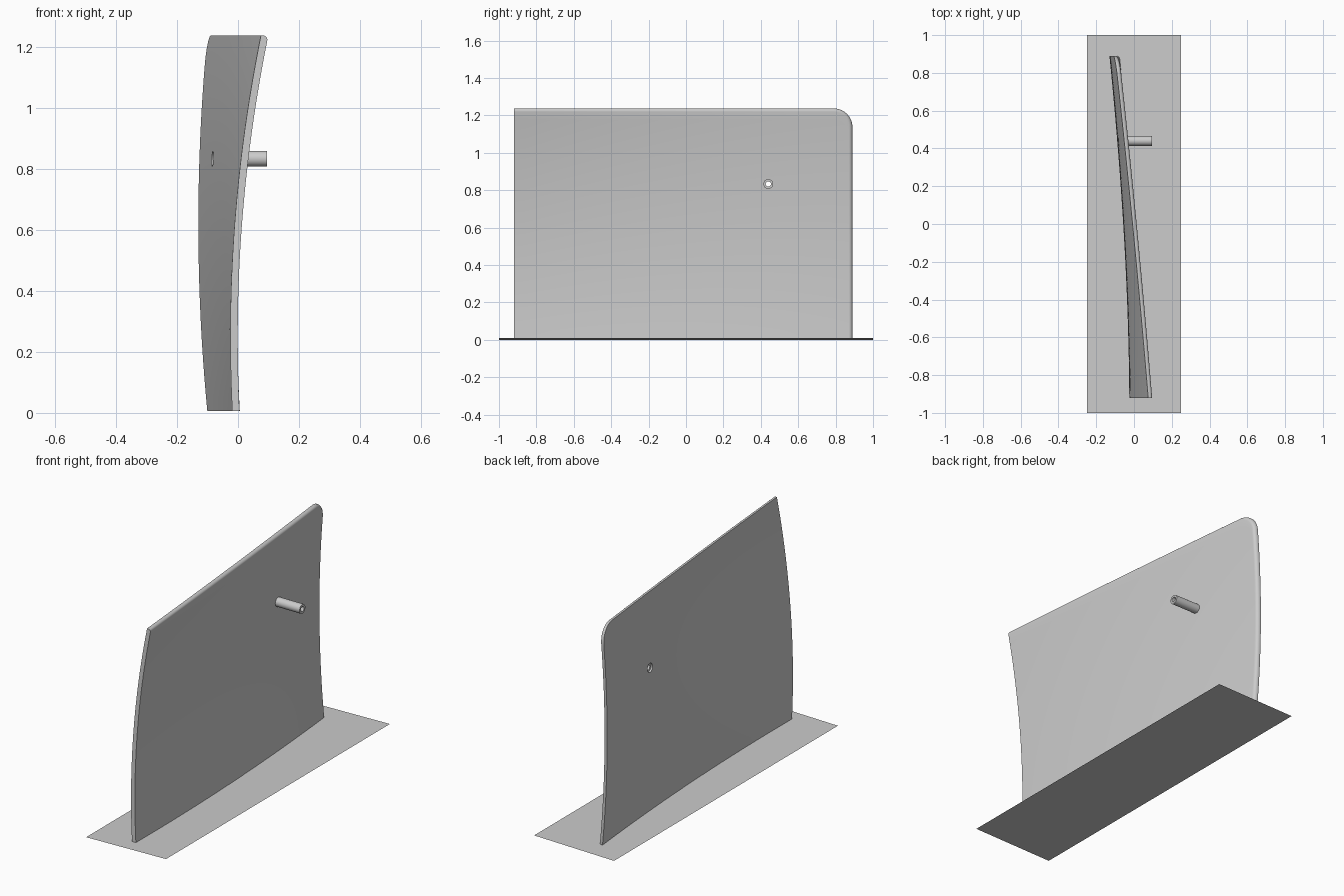
import bpy, bmesh, math

cube = bpy.data.objects.get("Cube")
if cube:
    bpy.data.objects.remove(cube)

mat = bpy.data.materials.new("light grey")
mat.use_nodes = True
grey = (0.6, 0.6, 0.6, 1)
mat.diffuse_color = grey
mat.node_tree.nodes["Principled BSDF"].inputs["Base Color"].default_value = grey

Y0, Y1, H, CORNER = -0.92, 0.89, 1.237, 0.10
THICK, FILLET, BASE = 0.024, 0.018, 0.007
PEG_Y, PEG_Z = 0.44, 0.833


def add_object(name, bm):
    bmesh.ops.recalc_face_normals(bm, faces=bm.faces[:])
    mesh = bpy.data.meshes.new(name)
    bm.to_mesh(mesh)
    bm.free()
    mesh.materials.append(mat)
    obj = bpy.data.objects.new(name, mesh)
    bpy.context.collection.objects.link(obj)
    return obj


def smooth(obj, degrees):
    bpy.ops.object.select_all(action='DESELECT')
    obj.select_set(True)
    bpy.context.view_layer.objects.active = obj
    bpy.ops.object.shade_smooth_by_angle(angle=math.radians(degrees))


def tube(name, x0, x1, outer, inner=0, n=32):
    """Revolve a wall section about the x axis through the peg centre."""
    bm = bmesh.new()
    section = [(x0, outer), (x1, outer), (x1, inner), (x0, inner)]
    rings = []
    for i in range(n):
        a = math.tau * i / n
        rings.append([bm.verts.new((x, PEG_Y + r * math.cos(a), PEG_Z + r * math.sin(a)))
                      for x, r in section])
    for i in range(n):
        a, b = rings[i], rings[(i + 1) % n]
        for k in range(4):
            m = (k + 1) % 4
            bm.faces.new((a[k], a[m], b[m], b[k]))
    bmesh.ops.remove_doubles(bm, verts=bm.verts[:], dist=1e-5)
    return add_object(name, bm)


def bend(y, z):
    """Sideways position of the twisted, curved sheet."""
    t = (y - Y0) / (Y1 - Y0)
    front = -0.025 + 0.103 * (z - 0.25) ** 2
    back = -0.13 + 0.078 * (z - 0.62) ** 2
    bulge = 4 * t * (1 - t) * (0.025 - 0.015 * z)
    return front * (1 - t) + back * t + bulge


# Curved panel: stacked outlines, the last ones shrinking to round the rim
COLS, ARC, ROWS = 28, 10, 28
layers = [(0, 0)]
for k in range(7):
    a = math.pi / 2 * k / 6
    layers.append((THICK - FILLET + FILLET * math.sin(a), FILLET * (1 - math.cos(a))))

bm = bmesh.new()
grids = []
for offset, inset in layers:
    yc, zc, r = Y1 - CORNER, H - CORNER, CORNER - inset
    columns = [(Y0 + (yc - Y0) * i / COLS, zc + r) for i in range(COLS)]
    for i in range(ARC + 1):
        a = math.pi / 2 * i / ARC
        columns.append((yc + r * math.sin(a), zc + r * math.cos(a)))
    grids.append([[bm.verts.new((bend(y, z) + offset, y, z))
                   for z in (BASE + (top - BASE) * j / ROWS for j in range(ROWS + 1))]
                  for y, top in columns])
last = COLS + ARC
for g in (grids[0], grids[-1]):
    for i in range(last):
        for j in range(ROWS):
            bm.faces.new((g[i][j], g[i + 1][j], g[i + 1][j + 1], g[i][j + 1]))
rim = [(i, 0) for i in range(last)] + [(last, j) for j in range(ROWS)]
rim += [(i, ROWS) for i in range(last, 0, -1)] + [(0, j) for j in range(ROWS, 0, -1)]
for g, h in zip(grids, grids[1:]):
    for (i, j), (m, n) in zip(rim, rim[1:] + rim[:1]):
        bm.faces.new((g[i][j], g[m][n], h[m][n], h[i][j]))
panel = add_object("curved_panel", bm)

# Bore through the panel for the peg
cutter = tube("bore_cutter", -0.2, 0.05, 0.0255)
cutter.hide_render = True
mod = panel.modifiers.new("bore", 'BOOLEAN')
mod.operation = 'DIFFERENCE'
mod.solver = 'EXACT'
mod.object = cutter
bpy.context.view_layer.objects.active = panel
bpy.ops.object.modifier_apply(modifier=mod.name)
bpy.data.objects.remove(cutter)
smooth(panel, 35)

# Hollow peg
smooth(tube("hollow_peg", -0.072, 0.095, 0.026, 0.014), 35)

# Ground sheet, very slightly tilted
bm = bmesh.new()
bm.faces.new([bm.verts.new((x, y, 0.005 + 0.02 * x))
              for x, y in ((-0.25, -1), (0.25, -1), (0.25, 1), (-0.25, 1))])
add_object("base_sheet", bm)
